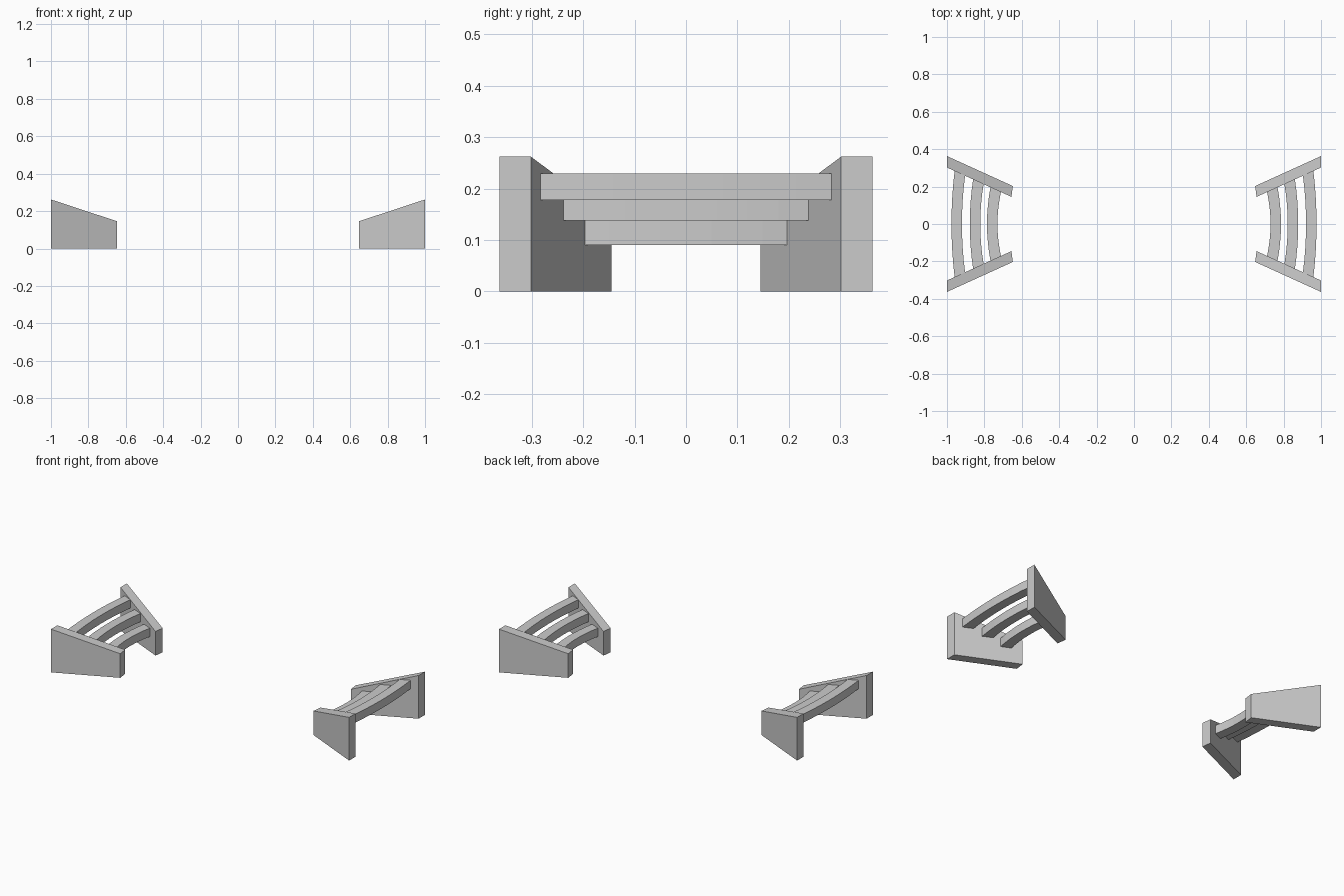
import bpy, bmesh

if "Cube" in bpy.data.objects:
    bpy.data.objects.remove(bpy.data.objects["Cube"])

SEG = 8                      # facets along each curved slat


def make_object(name, bm):
    bmesh.ops.recalc_face_normals(bm, faces=bm.faces)
    mesh = bpy.data.meshes.new(name)
    bm.to_mesh(mesh)
    bm.free()
    ob = bpy.data.objects.new(name, mesh)
    bpy.context.collection.objects.link(ob)
    return ob


def loft(name, rings):
    """Skin a list of four-point rings and cap both ends."""
    bm = bmesh.new()
    rows = [[bm.verts.new(p) for p in ring] for ring in rings]
    for a, b in zip(rows, rows[1:]):
        for i in range(4):
            j = (i + 1) % 4
            bm.faces.new((a[i], a[j], b[j], b[i]))
    bm.faces.new(rows[0])
    bm.faces.new(rows[-1])
    return make_object(name, bm)


def wall_y(x):
    """Inner face of the flared side wall."""
    return 0.145 + (x - 0.655) * 0.455


def side_wall(name, sx, sy):
    inner = [(0.655, 0.145), (0.648, 0.203)]
    outer = [(1.0, 0.302), (1.0, 0.363)]
    rings = []
    for pair, top in ((inner, 0.146), (outer, 0.262)):
        (xa, ya), (xb, yb) = pair
        rings.append([(sx * xa, sy * ya, 0), (sx * xb, sy * yb, 0),
                      (sx * xb, sy * yb, top), (sx * xa, sy * ya, top)])
    loft(name, rings)


def slat(name, sx, x_out, z0, sag):
    z1 = z0 + 0.051
    x_in = x_out - 0.056
    rings = []
    for i in range(SEG + 1):
        t = 2 * i / SEG - 1
        # bowed outward in plan, ends trimmed to the wall slope
        (xa, ya), (xb, yb) = [(x - sag * t * t, t * (wall_y(x - sag) + 0.002))
                              for x in (x_in, x_out)]
        rings.append([(sx * xa, ya, z0), (sx * xb, yb, z0),
                      (sx * xb, yb, z1), (sx * xa, ya, z1)])
    loft(name, rings)


for side, sx in (("left", -1), ("right", 1)):
    # Flared, sloping side walls
    side_wall(side + "_front_wall", sx, -1)
    side_wall(side + "_back_wall", sx, 1)
    # Three stepped, curved seat slats
    slat(side + "_upper_slat", sx, 0.976, 0.178, 0.017)
    slat(side + "_middle_slat", sx, 0.878, 0.138, 0.018)
    slat(side + "_lower_slat", sx, 0.786, 0.090, 0.019)
